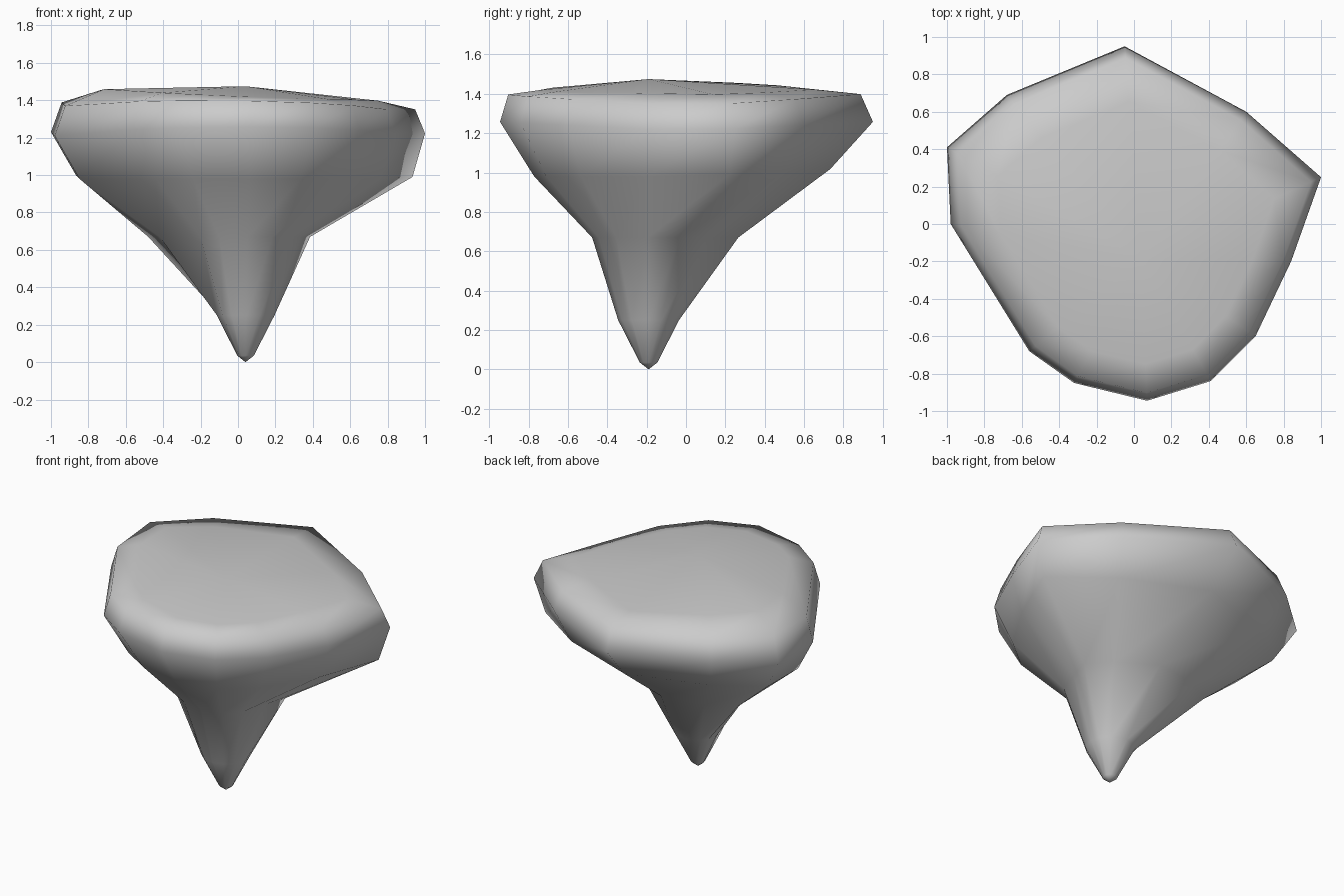
import bpy, bmesh
from mathutils import Vector

if "Cube" in bpy.data.objects:
    bpy.data.objects.remove(bpy.data.objects["Cube"])

AXIS = Vector((0.04, -0.19))   # the tip and the top peak lie on this axis

# Widest outline, each with its own lower and neck reach: x, y, lower, neck
OUTLINE = [
    (1.00, 0.25, .93, .36), (0.60, 0.60, .88, .38), (-0.05, 0.95, .81, .40),
    (-0.68, 0.69, .84, .47), (-1.00, 0.41, .87, .50), (-0.98, 0.00, .87, .45),
    (-0.56, -0.68, .80, .40), (-0.32, -0.85, .78, .39), (0.07, -0.945, .77, .38),
    (0.41, -0.84, .80, .39), (0.65, -0.60, .84, .40), (0.84, -0.20, .90, .37),
]

bm = bmesh.new()


def ring(fn):
    """One ring of vertices; fn gives the offset from the axis and the height."""
    verts = []
    for x, y, low, neck in OUTLINE:
        off, z = fn(Vector((x, y)) - AXIS, low, neck, x, y)
        p = AXIS + off
        verts.append(bm.verts.new((p.x, p.y, z)))
    return verts


# Rings from the tip upward
rings = [
    ring(lambda d, low, neck, x, y: (d.normalized() * .045, .035)),
    ring(lambda d, low, neck, x, y: (d.normalized() * .155, .25)),
    ring(lambda d, low, neck, x, y: (d * neck, .67)),
    ring(lambda d, low, neck, x, y: (d * low, .98 + .04 * max(y, 0))),
    ring(lambda d, low, neck, x, y: (d, 1.21 + .05 * abs(y))),
    ring(lambda d, low, neck, x, y: (d * .945, 1.355 - .015 * x + .045 * abs(y))),
    ring(lambda d, low, neck, x, y: (d * .74, 1.43 - .03 * x - .01 * abs(y))),
]
n = len(OUTLINE)
for a, b in zip(rings, rings[1:]):
    for i in range(n):
        j = (i + 1) % n
        bm.faces.new((a[i], a[j], b[j], b[i]))

# Tip and gently peaked top
tip = bm.verts.new((AXIS.x, AXIS.y, 0))
peak = bm.verts.new((AXIS.x, AXIS.y, 1.475))
for i in range(n):
    j = (i + 1) % n
    bm.faces.new((tip, rings[0][j], rings[0][i]))
    bm.faces.new((peak, rings[-1][i], rings[-1][j]))

bmesh.ops.recalc_face_normals(bm, faces=bm.faces)
for f in bm.faces:
    f.smooth = True

mesh = bpy.data.meshes.new("floating_rock")
bm.to_mesh(mesh)
bm.free()
rock = bpy.data.objects.new("floating_rock", mesh)
bpy.context.collection.objects.link(rock)
